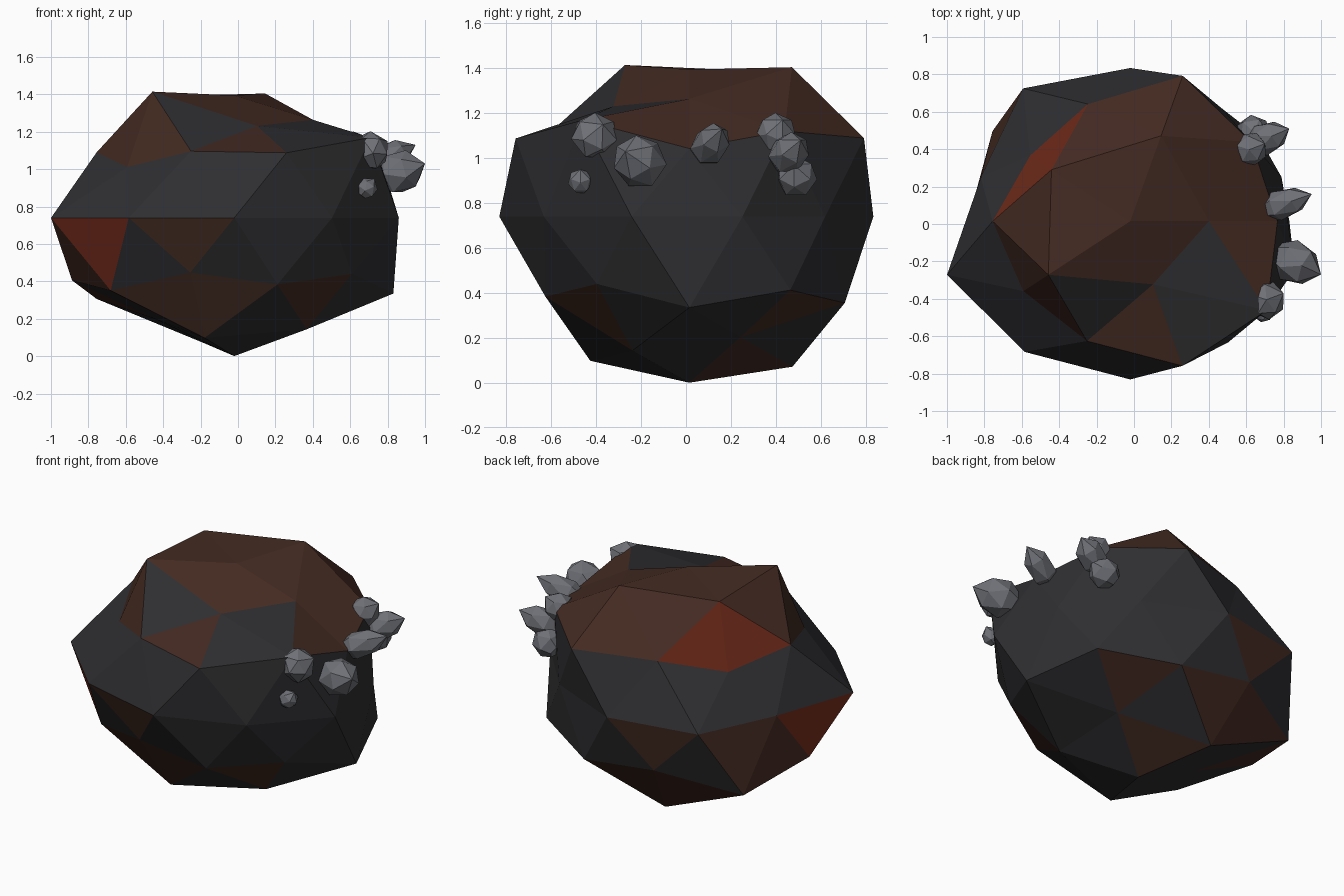
import bpy, bmesh, math
from mathutils import Vector

if "Cube" in bpy.data.objects:
    bpy.data.objects.remove(bpy.data.objects["Cube"])


def material(name, rgb):
    m = bpy.data.materials.new(name)
    m.diffuse_color = (*rgb, 1)
    m.use_nodes = True
    m.node_tree.nodes["Principled BSDF"].inputs["Base Color"].default_value = m.diffuse_color
    return m


STONE = material("dark_stone", (0.028, 0.028, 0.031))
BROWN = material("brown_stone", (0.058, 0.024, 0.016))
RUST = material("rust_stone", (0.16, 0.023, 0.010))
CRYSTAL = material("grey_crystal", (0.16, 0.165, 0.185))


def finish(name, bm, mats):
    bmesh.ops.recalc_face_normals(bm, faces=bm.faces)
    me = bpy.data.meshes.new(name)
    bm.to_mesh(me)
    bm.free()
    for m in mats:
        me.materials.append(m)
    ob = bpy.data.objects.new(name, me)
    bpy.context.collection.objects.link(ob)
    return ob


# Boulder: flattened icosphere, each vertex pushed in or out along its ray.
# Vertices are numbered ring by ring from the bottom, counter-clockwise from +x.
PUSH = [
    0.96,
    0.82, 1.02, 0.82, 0.98, 0.91,
    1.00, 0.95, 1.07, 0.96, 0.88,
    0.95, 0.92, 0.97, 0.85, 0.87,
    0.85, 0.83, 0.91, 0.975, 0.84, 1.03, 0.96, 0.94, 0.89, 0.925,
    0.88, 1.015, 0.74, 0.79, 1.01,
    0.94, 0.86, 0.865, 0.88, 1.06,
    0.80, 1.015, 0.99, 1.03, 0.75,
    0.85,
]
CENTRE = Vector((-0.02, 0.015, 0.74))
SQUASH = Vector((1.0, 0.9, 0.77))
CAP_START = 26   # faces wholly above this vertex number form the brown cap

# Coloured facets, by vertex number
CAP_DARK = {(34, 39, 40), (35, 36, 40), (30, 35, 40)}
RUST_FACES = {(28, 33, 38), (28, 32, 38), (13, 20, 21), (9, 21, 22)}
BROWN_FACES = {
    (8, 19, 20), (8, 13, 20), (12, 18, 19), (2, 7, 12), (2, 8, 12),
    (9, 13, 21), (14, 22, 23), (4, 9, 14), (4, 10, 14), (5, 10, 15),
    (1, 7, 11), (0, 1, 2), (3, 8, 13),
}


def ring_order(v):
    around = (math.atan2(v.co.y, v.co.x) + 0.1) % math.tau
    pole = abs(v.co.z) > 0.99
    return (round(v.co.z, 2), 0 if pole else around)


bm = bmesh.new()
bmesh.ops.create_icosphere(bm, subdivisions=2, radius=1)
ordered = sorted(bm.verts, key=ring_order)
number = {v: i for i, v in enumerate(ordered)}
for f in bm.faces:
    key = tuple(sorted(number[v] for v in f.verts))
    if key in RUST_FACES:
        f.material_index = 2
    elif key in BROWN_FACES or (key[0] >= CAP_START and key not in CAP_DARK):
        f.material_index = 1
for v, s in zip(ordered, PUSH):
    v.co = CENTRE + v.co.normalized() * SQUASH * s
finish("boulder", bm, [STONE, BROWN, RUST])


# Crystals: six-sided, widest past the middle, pointed at the outer end
def crystal(name, base, tip, radius, sides=6):
    base, tip = Vector(base), Vector(tip)
    axis = tip - base
    turn = axis.to_track_quat('Z', 'Y')
    bm = bmesh.new()
    rings = []
    for t, r, twist in ((0.0, 0.55, 0), (0.28, 1.0, 0), (0.68, 0.88, 0.5)):
        ring = []
        for i in range(sides):
            a = math.tau * (i + twist) / sides
            p = Vector((math.cos(a) * r * radius, math.sin(a) * r * radius, 0))
            ring.append(bm.verts.new(base + axis * t + turn @ p))
        rings.append(ring)
    point = bm.verts.new(tip)
    low, mid, top = rings
    bm.faces.new(low)
    for i in range(sides):
        j = (i + 1) % sides
        bm.faces.new((low[i], low[j], mid[j], mid[i]))
        bm.faces.new((mid[i], mid[j], top[i]))
        bm.faces.new((mid[j], top[j], top[i]))
        bm.faces.new((top[i], top[j], point))
    finish(name, bm, [CRYSTAL])


CRYSTALS = [
    ((0.64, -0.43, 1.06), (0.80, -0.37, 1.15), 0.105),
    ((0.76, -0.16, 0.95), (1.00, -0.27, 1.03), 0.115),
    ((0.66, -0.47, 0.86), (0.73, -0.47, 0.95), 0.055),
    ((0.69, 0.07, 1.01), (0.95, 0.16, 1.13), 0.08),
    ((0.57, 0.38, 1.07), (0.70, 0.43, 1.17), 0.09),
    ((0.62, 0.42, 0.98), (0.83, 0.51, 1.08), 0.085),
    ((0.57, 0.50, 0.88), (0.73, 0.48, 0.97), 0.09),
]
for i, (base, tip, radius) in enumerate(CRYSTALS, 1):
    crystal(f"crystal_{i}", base, tip, radius)
